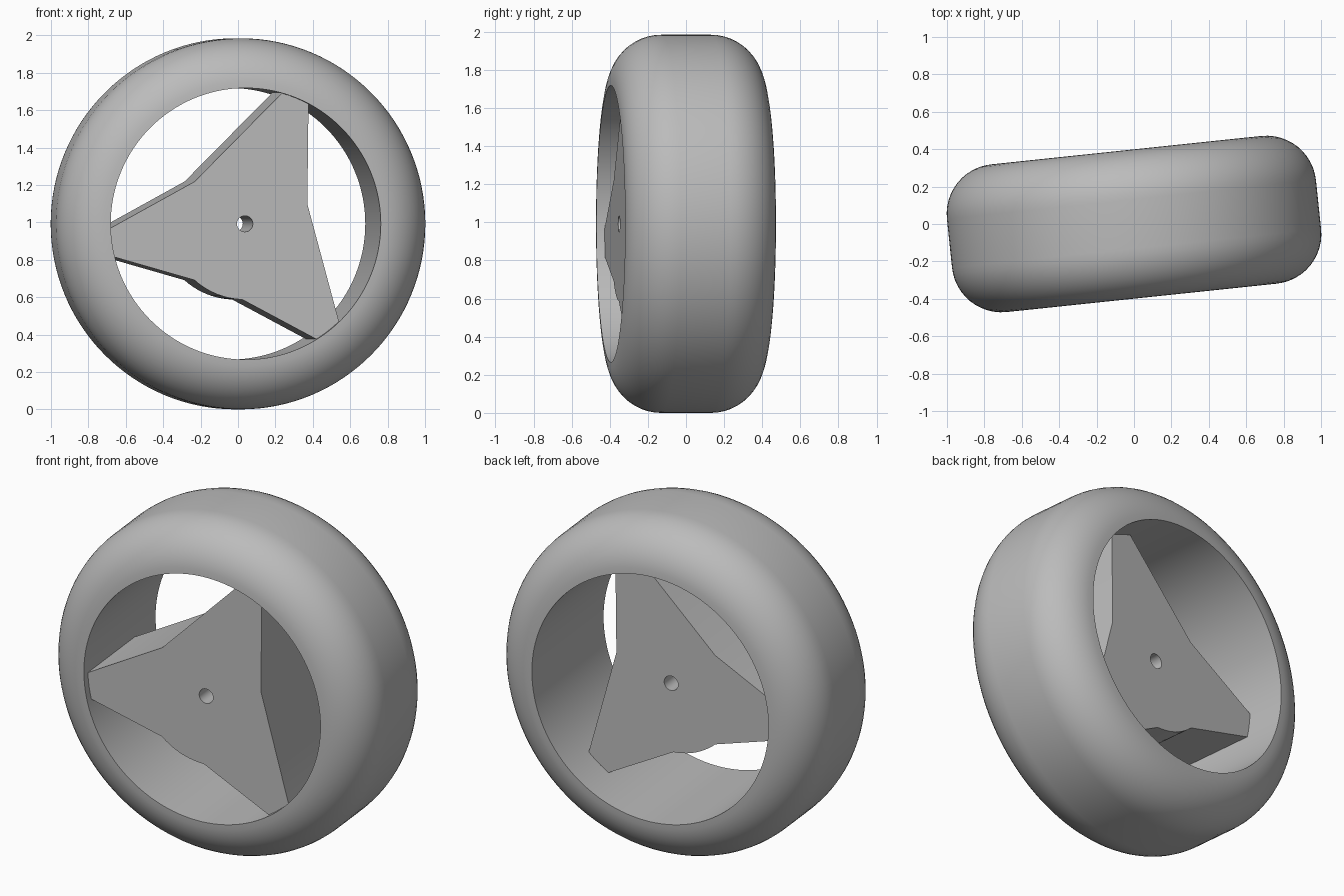
import bpy, bmesh
from math import sin, cos, pi, radians

cube = bpy.data.objects.get("Cube")
if cube:
    bpy.data.objects.remove(cube)

RADIUS, BORE, HALF_WIDTH = 0.992, 0.726, 0.397
FILLET = RADIUS - BORE
YAW = radians(6)

grey = bpy.data.materials.new("plain_grey")
grey.use_nodes = True
colour = (0.5, 0.5, 0.5, 1)
grey.diffuse_color = colour
grey.node_tree.nodes["Principled BSDF"].inputs["Base Color"].default_value = colour


def finish(bm, name):
    """Turn a bmesh into a shaded object standing on the ground, turned slightly."""
    bmesh.ops.recalc_face_normals(bm, faces=bm.faces)
    mesh = bpy.data.meshes.new(name)
    bm.to_mesh(mesh)
    bm.free()
    mesh.materials.append(grey)
    obj = bpy.data.objects.new(name, mesh)
    bpy.context.collection.objects.link(obj)
    obj.location.z = RADIUS
    obj.rotation_euler.z = YAW
    bpy.ops.object.select_all(action="DESELECT")
    obj.select_set(True)
    bpy.context.view_layer.objects.active = obj
    bpy.ops.object.shade_smooth_by_angle(angle=radians(30))
    return obj


def edge_loop(bm, points):
    verts = [bm.verts.new(p) for p in points]
    return [bm.edges.new((v, verts[i - 1])) for i, v in enumerate(verts)]


def polar(radius, degrees, y):
    a = radians(degrees)
    return (radius * cos(a), y, radius * sin(a))


# Tyre: rounded shoulders running straight into a cylindrical bore
bm = bmesh.new()
steps = 12
shoulder = [(BORE + FILLET * sin(i / steps * pi / 2),
             HALF_WIDTH - FILLET + FILLET * cos(i / steps * pi / 2))
            for i in range(steps + 1)]
profile = shoulder + [(r, -y) for r, y in reversed(shoulder)]
edges = edge_loop(bm, [(r, y, 0) for r, y in profile])
bmesh.ops.spin(bm, geom=edges + list(bm.verts), cent=(0, 0, 0), axis=(0, 1, 0),
               angle=2 * pi, steps=128, use_merge=True)
bmesh.ops.remove_doubles(bm, verts=bm.verts, dist=0.0001)
finish(bm, "tyre")

# Three-armed spoke plate with a round hub bulge between the lower arms
FRONT, BACK = -0.353, 0.165
TIP, WAIST, HUB, HOLE = 0.733, 0.352, 0.405, 0.043
outline = []
for arm in range(3):
    turn = 120 * arm
    outline += [(TIP, 62.2 + turn), (TIP, 73.8 + turn)]
    if arm == 1:
        outline += [(HUB, 228 + 4 * i) for i in range(11)]
    else:
        outline.append((WAIST, 138 + turn if arm else 140)
                       if arm == 0 else (WAIST, 17.5))
bm = bmesh.new()
rim = edge_loop(bm, [polar(r, a, FRONT) for r, a in outline])
hole = edge_loop(bm, [polar(HOLE, 15 * i, FRONT) for i in range(24)])
bmesh.ops.triangle_fill(bm, edges=rim + hole, use_beauty=True, normal=(0, -1, 0))
result = bmesh.ops.extrude_face_region(bm, geom=list(bm.faces), use_keep_orig=True)
moved = [g for g in result["geom"] if isinstance(g, bmesh.types.BMVert)]
bmesh.ops.translate(bm, verts=moved, vec=(0, BACK - FRONT, 0))
finish(bm, "spoke_plate")
